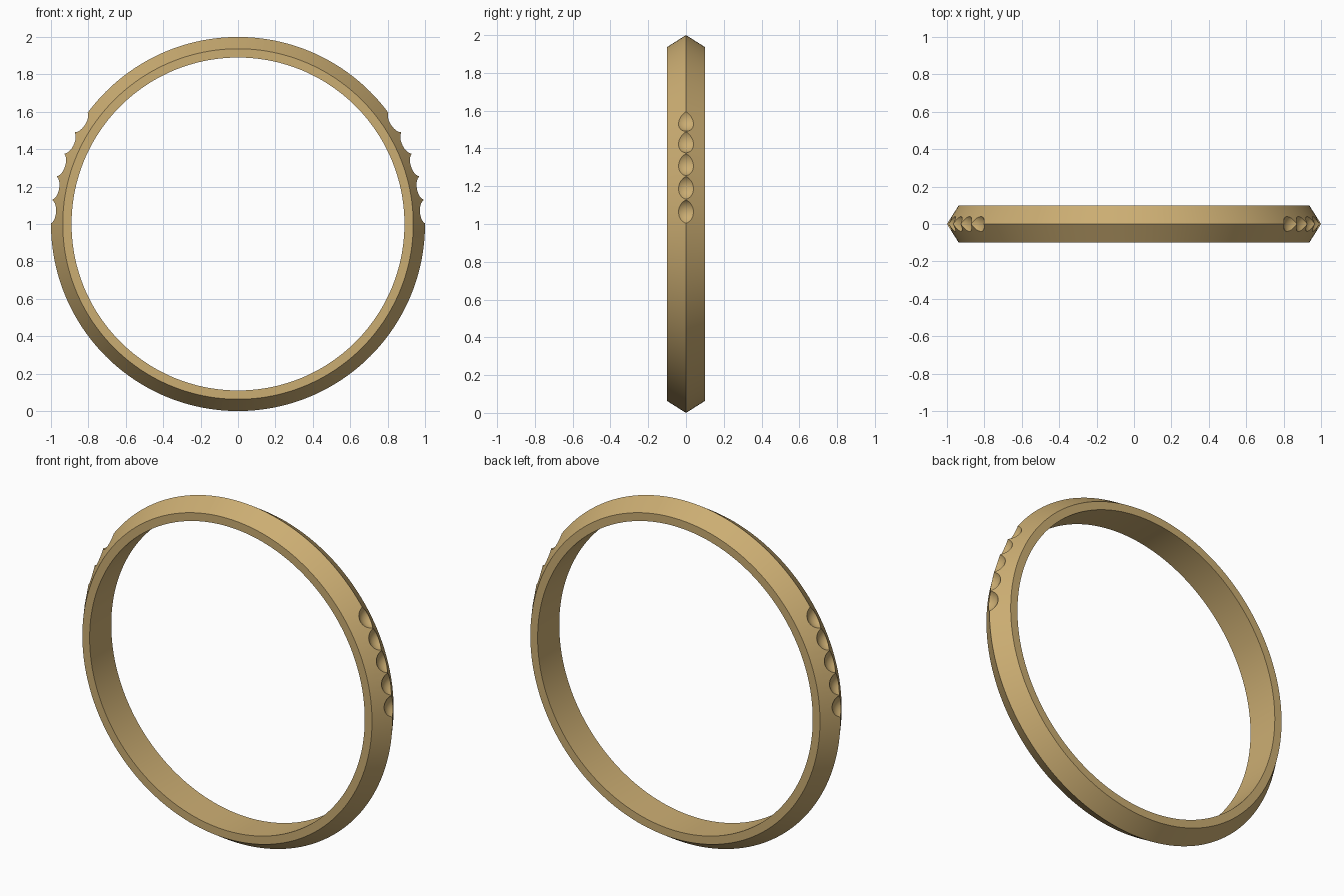
import bpy, bmesh
from math import radians, cos, sin, pi

if "Cube" in bpy.data.objects:
    bpy.data.objects.remove(bpy.data.objects["Cube"])

SEG = 192
# Band cross-section as (radius, y): flat sides, ridged outer face
PROFILE = [(0.89, -0.10), (0.937, -0.10), (1.0, 0.0), (0.937, 0.10), (0.89, 0.10)]

# Ring band: profile revolved around the y axis
bm = bmesh.new()
rings = [[bm.verts.new((r * cos(2 * pi * i / SEG), y, 1 + r * sin(2 * pi * i / SEG)))
          for r, y in PROFILE] for i in range(SEG)]
n = len(PROFILE)
for i in range(SEG):
    a, b = rings[i], rings[(i + 1) % SEG]
    for j in range(n):
        k = (j + 1) % n
        bm.faces.new((a[j], a[k], b[k], b[j]))
bmesh.ops.recalc_face_normals(bm, faces=bm.faces)
mesh = bpy.data.meshes.new("ring_band")
bm.to_mesh(mesh)
bm.free()
band = bpy.data.objects.new("ring_band", mesh)
bpy.context.collection.objects.link(band)

mat = bpy.data.materials.new("gold")
mat.diffuse_color = (0.60, 0.42, 0.17, 1)
mat.use_nodes = True
mat.node_tree.nodes["Principled BSDF"].inputs["Base Color"].default_value = mat.diffuse_color
mesh.materials.append(mat)

# Five round scallops cut into the ridge on each shoulder
cutters = []
for side in (1, -1):
    for k in range(5):
        t = radians(3.75 + 7.3 * k)
        bpy.ops.mesh.primitive_uv_sphere_add(
            segments=48, ring_count=24, radius=0.072,
            location=(side * 1.035 * cos(t), 0, 1 + 1.035 * sin(t)))
        cutter = bpy.context.object
        cutter.name = "scallop_cutter"
        cutter.hide_render = True
        cutter.data.materials.append(mat)
        cutters.append(cutter)
        mod = band.modifiers.new("scallop", 'BOOLEAN')
        mod.operation = 'DIFFERENCE'
        mod.solver = 'EXACT'
        mod.object = cutter

# Bake the cuts, remove the cutters, and shade smooth with crisp edges
bpy.ops.object.select_all(action='DESELECT')
band.select_set(True)
bpy.context.view_layer.objects.active = band
for mod in list(band.modifiers):
    bpy.ops.object.modifier_apply(modifier=mod.name)
for cutter in cutters:
    bpy.data.objects.remove(cutter, do_unlink=True)
bpy.ops.object.shade_smooth_by_angle(angle=radians(25))
